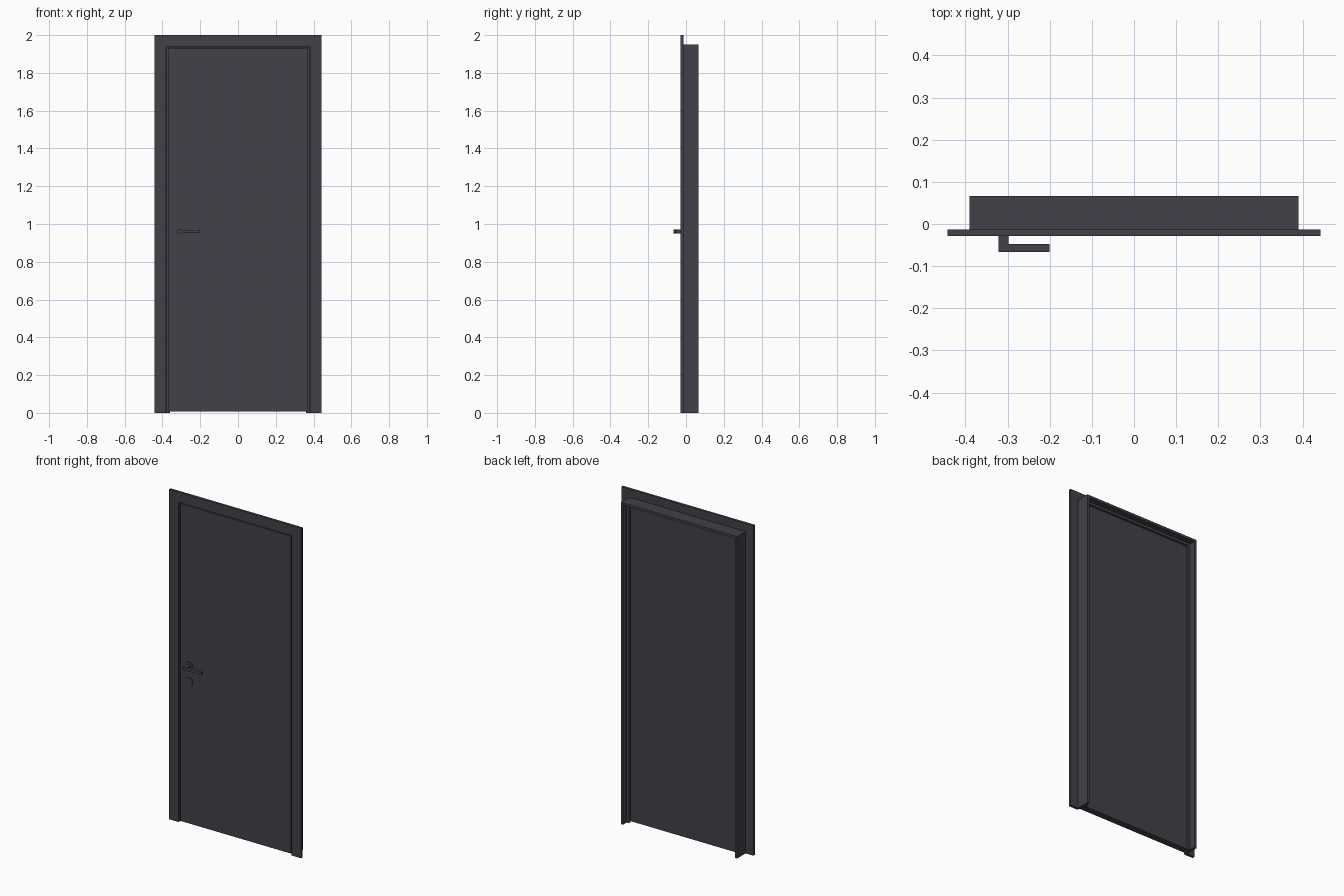
import bpy, bmesh

if "Cube" in bpy.data.objects:
    bpy.data.objects.remove(bpy.data.objects["Cube"])

mat = bpy.data.materials.new("dark_paint")
mat.diffuse_color = (0.055, 0.052, 0.065, 1)
mat.use_nodes = True
mat.node_tree.nodes["Principled BSDF"].inputs["Base Color"].default_value = mat.diffuse_color


def finish(name, bm):
    bmesh.ops.recalc_face_normals(bm, faces=bm.faces)
    me = bpy.data.meshes.new(name)
    bm.to_mesh(me)
    bm.free()
    me.materials.append(mat)
    ob = bpy.data.objects.new(name, me)
    bpy.context.collection.objects.link(ob)
    return ob


def box(name, x0, x1, y0, y1, z0, z1):
    bm = bmesh.new()
    bmesh.ops.create_cube(bm, size=1)
    for v in bm.verts:
        v.co.x = x1 if v.co.x > 0 else x0
        v.co.y = y1 if v.co.y > 0 else y0
        v.co.z = z1 if v.co.z > 0 else z0
    return finish(name, bm)


def surround(name, xo, zo, xi, zi, y0, y1):
    """Three-sided door surround, open at the floor."""
    outline = [(-xo, 0), (-xo, zo), (xo, zo), (xo, 0),
               (xi, 0), (xi, zi), (-xi, zi), (-xi, 0)]
    bm = bmesh.new()
    f = bm.faces.new([bm.verts.new((x, y0, z)) for x, z in outline])
    r = bmesh.ops.extrude_face_region(bm, geom=[f])
    for v in r["geom"]:
        if isinstance(v, bmesh.types.BMVert):
            v.co.y = y1
    return finish(name, bm)


def rounded(ob, width, segments=3, along_y=False):
    bm = bmesh.new()
    bm.from_mesh(ob.data)
    edges = [e for e in bm.edges if not along_y or
             abs(e.verts[0].co.y - e.verts[1].co.y) > 1e-4]
    bmesh.ops.bevel(bm, geom=edges, offset=width, segments=segments,
                    profile=0.5, affect='EDGES')
    bm.to_mesh(ob.data)
    bm.free()


# Frame: front casing, jamb lining and door stop
surround("casing", 0.443, 2.0, 0.38, 1.938, -0.028, -0.013)
surround("jamb", 0.39, 1.95, 0.375, 1.935, -0.013, 0.067)
surround("door_stop", 0.376, 1.936, 0.36, 1.92, 0.018, 0.032)

# Door leaf, slightly clear of the floor
box("door_leaf", -0.371, 0.371, -0.022, 0.018, 0.007, 1.93)

# Handle rose and lock plate
for name, z in (("handle_rose", 0.962), ("lock_plate", 0.868)):
    rounded(box(name, -0.334, -0.29, -0.0275, -0.02, z - 0.023, z + 0.023),
            0.005, along_y=True)

# Lever handle
box("handle_stem", -0.322, -0.298, -0.067, -0.026, 0.95, 0.972)
box("handle_lever", -0.299, -0.20, -0.066, -0.048, 0.953, 0.969)
